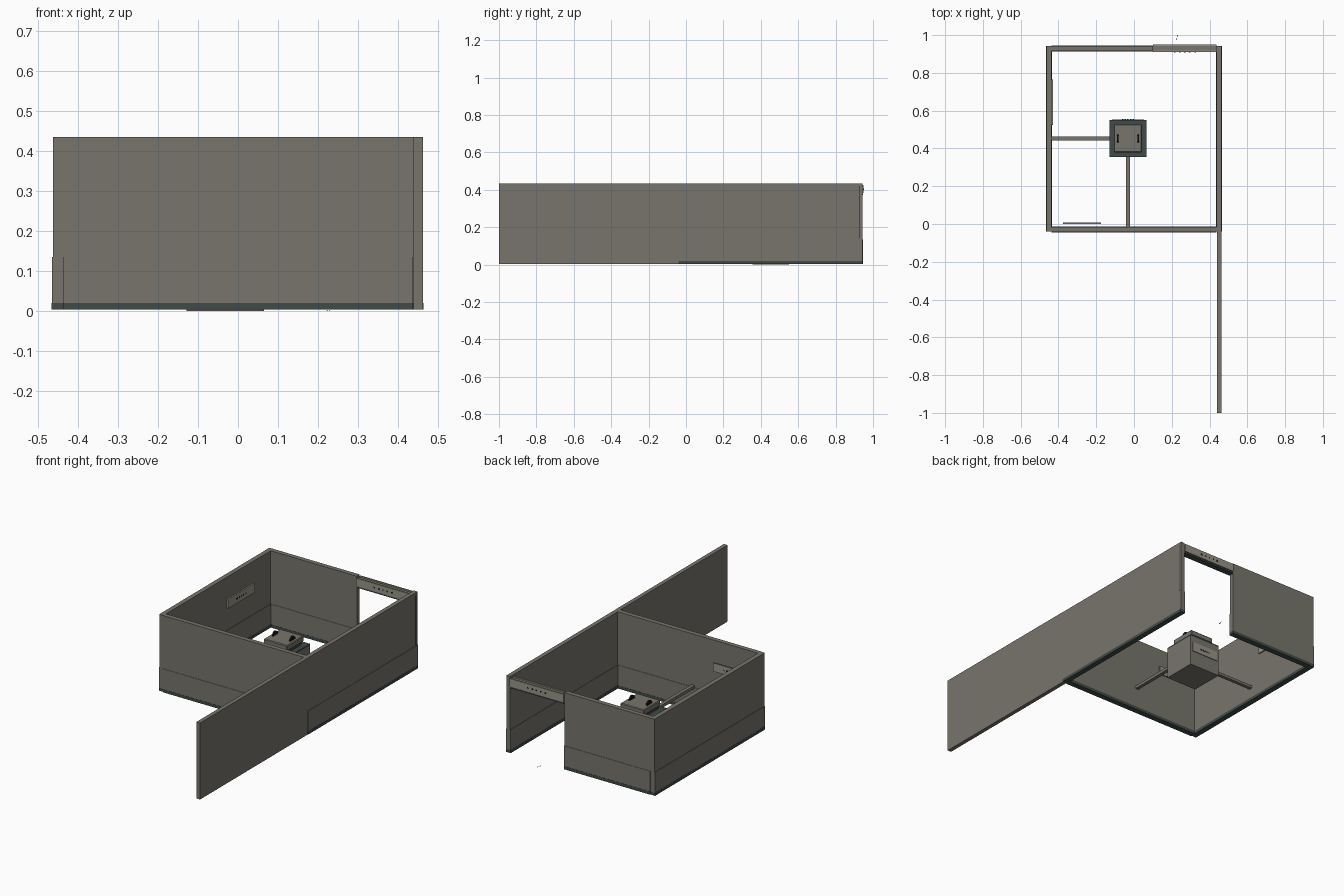
import bpy
import math

cube = bpy.data.objects.get("Cube")
if cube:
    bpy.data.objects.remove(cube, do_unlink=True)


def material(name, rgb):
    mat = bpy.data.materials.new(name)
    mat.use_nodes = True
    mat.diffuse_color = (*rgb, 1)
    mat.node_tree.nodes["Principled BSDF"].inputs["Base Color"].default_value = (*rgb, 1)
    return mat


GREY = material("warm grey", (0.185, 0.178, 0.15))
TEAL = material("dark teal", (0.05, 0.07, 0.066))
BEIGE = material("pale beige", (0.31, 0.3, 0.24))
BLACK = material("black", (0.008, 0.008, 0.008))


def box(name, x, y, z, mat, bevel=0):
    """Axis-aligned block from three (low, high) ranges."""
    bpy.ops.mesh.primitive_cube_add(size=1, location=[sum(r) / 2 for r in (x, y, z)])
    ob = bpy.context.object
    ob.name = name
    ob.scale = [r[1] - r[0] for r in (x, y, z)]
    bpy.ops.object.transform_apply(location=False, rotation=False, scale=True)
    ob.data.materials.append(mat)
    if bevel:
        mod = ob.modifiers.new("Bevel", "BEVEL")
        mod.width = bevel
        mod.segments = 1
    return ob


def grow(r, amount):
    return (r[0] - amount, r[1] + amount)


TOP = 0.435
SEAM = 0.135
BASE = (0.003, 0.02)

# Room walls: dark base, thicker lower panel, upper panel
walls = {
    "right": ((-0.464, -0.438), (-0.04, 0.943)),
    "left": ((0.438, 0.462), (-0.04, 0.943)),
    "front": ((-0.438, 0.438), (-0.042, -0.016)),
    "back": ((-0.438, 0.1), (0.917, 0.943)),
}
for side, (x, y) in walls.items():
    along_y = side in ("right", "left")
    px, py = (grow(x, 0.002), y) if along_y else (x, grow(y, 0.002))
    box(side + "_wall_upper", x, y, (SEAM, TOP), GREY)
    box(side + "_wall_lower", px, py, (BASE[1], SEAM), GREY)
    bx, by = (grow(x, 0.003), y) if along_y else (x, grow(y, 0.003))
    box(side + "_wall_base", bx, by, BASE, TEAL)

# Long wing wall running forward
box("wing_wall", (0.44, 0.463), (-1, -0.04), (BASE[0], TOP), GREY)

# Narrow dark seam on the outside of the left wall's back end
box("corner_seam", (0.461, 0.4635), (0.926, 0.931), (0.14, 0.42), TEAL)


def vent_plate(name, x, y, z, face, sign):
    """Thin pale plate with a row of small dark holes on the given axis face."""
    ranges = [x, y, z]
    box(name, x, y, z, BEIGE)
    run = 1 - face
    lo, hi = ranges[run]
    surface = ranges[face][1 if sign > 0 else 0]
    zc = sum(z) / 2
    for i in range(5):
        c = lo + (hi - lo) * (0.34 + 0.08 * i)
        hole = [None, None, (zc - 0.004, zc + 0.004)]
        hole[run] = (c - 0.004, c + 0.004)
        hole[face] = (surface - 0.001, surface + 0.001)
        box(name + "_hole", *hole, BLACK)


# Header above the doorway, with plates on both faces
box("door_header", (0.1, 0.438), (0.918, 0.942), (0.385, 0.42), GREY)
box("door_header_rail", (0.1, 0.438), (0.914, 0.946), (0.372, 0.38), TEAL)
vent_plate("header_plate_outer", (0.1, 0.438), (0.942, 0.95), (0.382, 0.427), 1, 1)
vent_plate("header_plate_inner", (0.1, 0.438), (0.91, 0.918), (0.382, 0.427), 1, -1)

# Plates on the inner wall faces
vent_plate("right_wall_plate", (-0.438, -0.43), (0.525, 0.765), (0.26, 0.312), 0, 1)
vent_plate("front_wall_plate", (-0.375, -0.175), (0.001, 0.007), (0.27, 0.318), 1, 1)

# Central unit: body, dark rim, raised cap
CX, CY = -0.032, 0.453


def square(half):
    return (CX - half, CX + half), (CY - half, CY + half)


box("unit_body", *square(0.097), (0, 0.176), GREY)
box("unit_rim", *square(0.097), (0.176, 0.184), TEAL)
box("unit_neck", *square(0.066), (0.184, 0.2), TEAL)
box("unit_cap", *square(0.074), (0.2, 0.232), GREY, 0.004)
vent_plate("unit_plate", (CX - 0.085, CX + 0.085), (CY + 0.097, CY + 0.101),
           (0.085, 0.14), 1, 1)

# Two rounded grips on the cap
for s in (-1, 1):
    bpy.ops.mesh.primitive_cylinder_add(vertices=24, radius=0.022, depth=0.008,
                                        location=(CX + s * 0.054, CY, 0.232),
                                        rotation=(0, math.pi / 2, 0))
    grip = bpy.context.object
    grip.name = "cap_grip"
    grip.data.materials.append(BLACK)
    bpy.ops.object.shade_smooth_by_angle()

# Rods tying the unit to the walls
box("right_rod", (-0.44, CX - 0.097), (CY - 0.01, CY + 0.01), (0.075, 0.09), GREY)
box("front_rod", (CX - 0.01, CX + 0.01), (-0.018, CY - 0.097), (0.13, 0.147), GREY)

# Tiny floor marks behind the doorway
for i in range(2):
    x, y = 0.222 + 0.006 * i, 0.975 + 0.015 * i
    box("floor_mark", (x, x + 0.003), (y, y + 0.01), (0, 0.001), BLACK)
